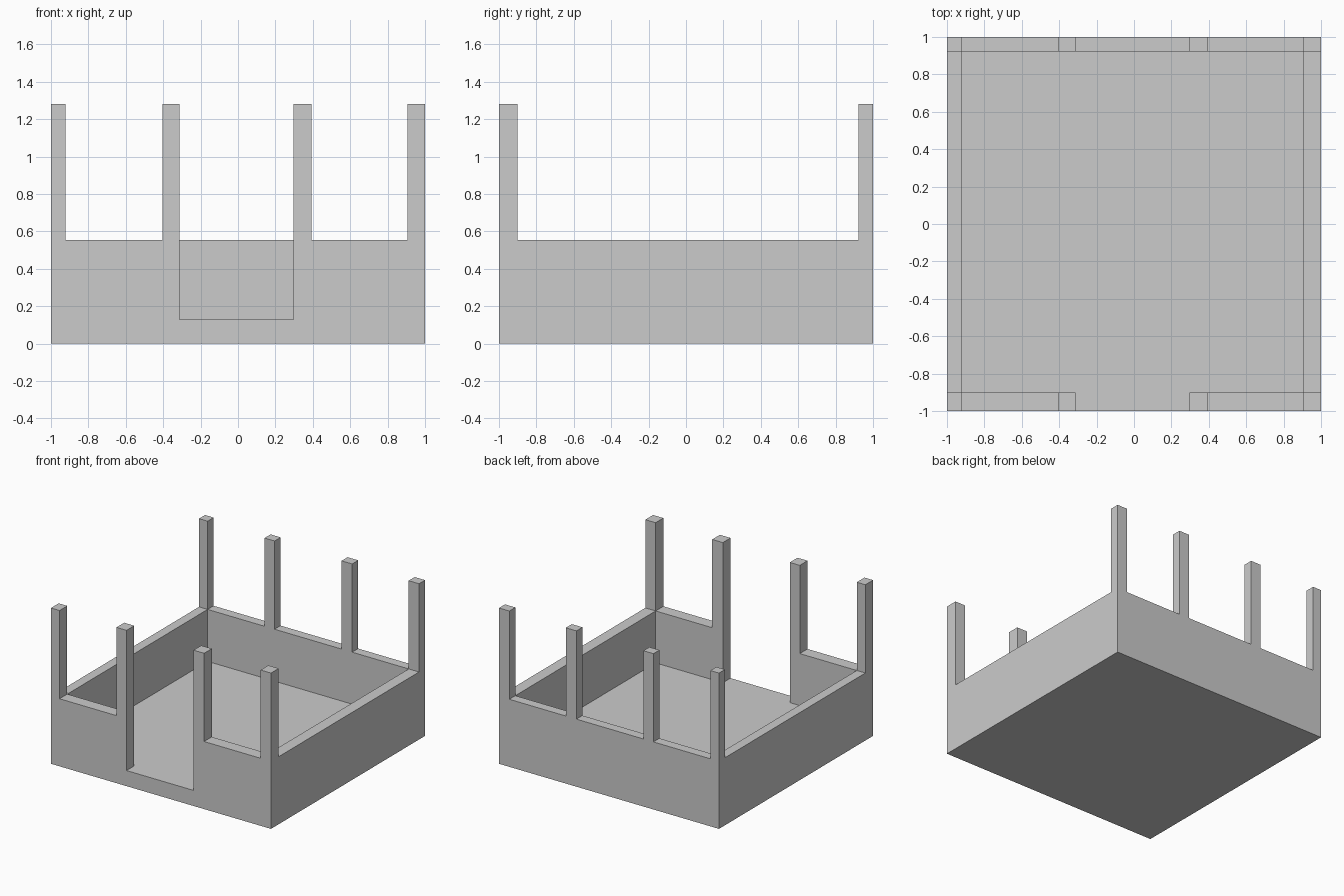
import bpy, bmesh, math

if "Cube" in bpy.data.objects:
    bpy.data.objects.remove(bpy.data.objects["Cube"])

# Grid lines that all parts share
xs = [-1, -0.922, -0.404, -0.313, 0.296, 0.392, 0.906, 1]
ys = [-1, -0.90, 0.922, 1]
zs = [0, 0.128, 0.555, 1.28]
NX, NY, NZ = len(xs) - 1, len(ys) - 1, len(zs) - 1
POST_COLUMNS = (0, 2, 4, 6)
DOOR_COLUMN = 3


def solid(i, j, k):
    """Is this grid cell filled?"""
    if not (0 <= i < NX and 0 <= j < NY and 0 <= k < NZ):
        return False
    if k == 0:                                    # floor slab
        return True
    front_or_back = j in (0, NY - 1)
    if k == 1:                                    # low walls with door gap in front
        return (front_or_back or i in (0, NX - 1)) and not (i == DOOR_COLUMN and j == 0)
    return front_or_back and i in POST_COLUMNS    # posts


bm = bmesh.new()


def add_side(cell, axis, side):
    """Quad on one side of a cell."""
    u, v = (axis + 1) % 3, (axis + 2) % 3
    corners = []
    for a, b in ((0, 0), (1, 0), (1, 1), (0, 1)):
        p = list(cell)
        p[axis] += side
        p[u] += a
        p[v] += b
        corners.append(bm.verts.new((xs[p[0]], ys[p[1]], zs[p[2]])))
    bm.faces.new(corners if side else corners[::-1])


# Outer skin only, so floor, walls and posts form one closed solid
for i in range(NX):
    for j in range(NY):
        for k in range(NZ):
            if solid(i, j, k):
                for axis in range(3):
                    for side in (0, 1):
                        n = [i, j, k]
                        n[axis] += 2 * side - 1
                        if not solid(*n):
                            add_side((i, j, k), axis, side)

# Weld and merge flat areas into single faces
bmesh.ops.remove_doubles(bm, verts=bm.verts, dist=1e-4)
bmesh.ops.dissolve_limit(bm, angle_limit=math.radians(1), verts=bm.verts, edges=bm.edges)
mesh = bpy.data.meshes.new("walled_base_with_posts")
bm.to_mesh(mesh)
bm.free()
bpy.context.collection.objects.link(bpy.data.objects.new("walled_base_with_posts", mesh))
